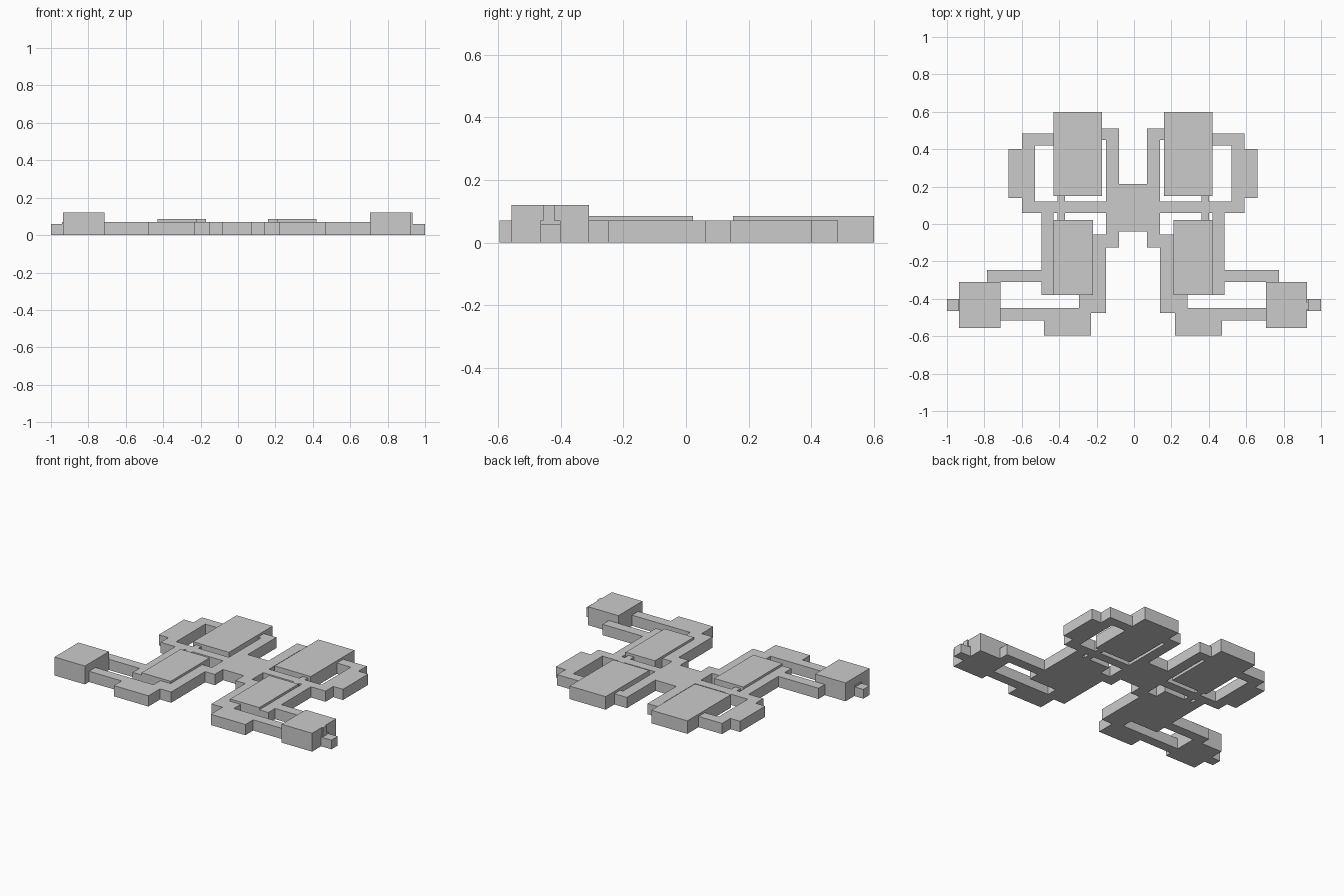
import bpy

if "Cube" in bpy.data.objects:
    bpy.data.objects.remove(bpy.data.objects["Cube"])

AXIS = -0.005   # symmetry plane of the paired parts
BAR = 0.07      # height of the thin frame bars


def box(name, x0, x1, y0, y1, height):
    """Block standing on z = 0 between the given limits."""
    bpy.ops.mesh.primitive_cube_add(
        size=1, location=((x0 + x1) / 2, (y0 + y1) / 2, height / 2))
    ob = bpy.context.object
    ob.name = name
    ob.scale = (abs(x1 - x0), abs(y1 - y0), height)
    bpy.ops.object.transform_apply(location=False, rotation=False, scale=True)


# Paired parts, given for the left side: name, x range, y range, height
parts = [
    # raised pads
    ("rear_pad", -0.43, -0.17, 0.15, 0.60, 0.085),
    ("middle_pad", -0.43, -0.22, -0.38, 0.022, 0.085),
    ("pad_link_rear", -0.41, -0.37, 0.12, 0.15, BAR),
    ("pad_link_middle", -0.41, -0.37, 0.022, 0.06, BAR),
    # rear loop
    ("rear_loop_outer_bar", -0.60, -0.53, 0.06, 0.485, BAR),
    ("rear_loop_side_block", -0.67, -0.60, 0.14, 0.40, BAR),
    ("rear_loop_top_bar", -0.53, -0.43, 0.42, 0.485, BAR),
    ("cross_bar", -0.53, -0.15, 0.06, 0.12, BAR),
    ("rear_inner_bar", -0.15, -0.08, -0.125, 0.51, BAR),
    ("rear_inner_tab", -0.17, -0.15, 0.45, 0.51, BAR),
    # front loop
    ("front_outer_bar", -0.495, -0.43, -0.38, 0.06, BAR),
    ("front_inner_bar", -0.22, -0.15, -0.475, -0.055, BAR),
    ("front_inner_step", -0.295, -0.22, -0.45, -0.38, BAR),
    ("front_block", -0.48, -0.23, -0.595, -0.45, BAR),
    ("front_block_link", -0.23, -0.22, -0.475, -0.45, BAR),
    # arms and end blocks
    ("arm_rear_bar", -0.785, -0.495, -0.31, -0.245, BAR),
    ("arm_front_bar", -0.715, -0.48, -0.515, -0.45, BAR),
    ("end_block", -0.935, -0.715, -0.557, -0.31, 0.12),
    ("end_collar", -0.942, -0.935, -0.465, -0.40, BAR),
    ("end_tip", -1.0, -0.942, -0.465, -0.40, 0.06),
]
for name, x0, x1, y0, y1, h in parts:
    box("left_" + name, x0, x1, y0, y1, h)
    right_outer = 1.0 if name == "end_tip" else 2 * AXIS - x0
    box("right_" + name, 2 * AXIS - x1, right_outer, y0, y1, h)

# Central hub joining both halves
box("central_hub", -0.08, 0.07, -0.04, 0.215, BAR)
# Narrow upright plate on the right end block
box("right_end_plate", 0.925, 0.934, -0.457, -0.42, 0.12)
